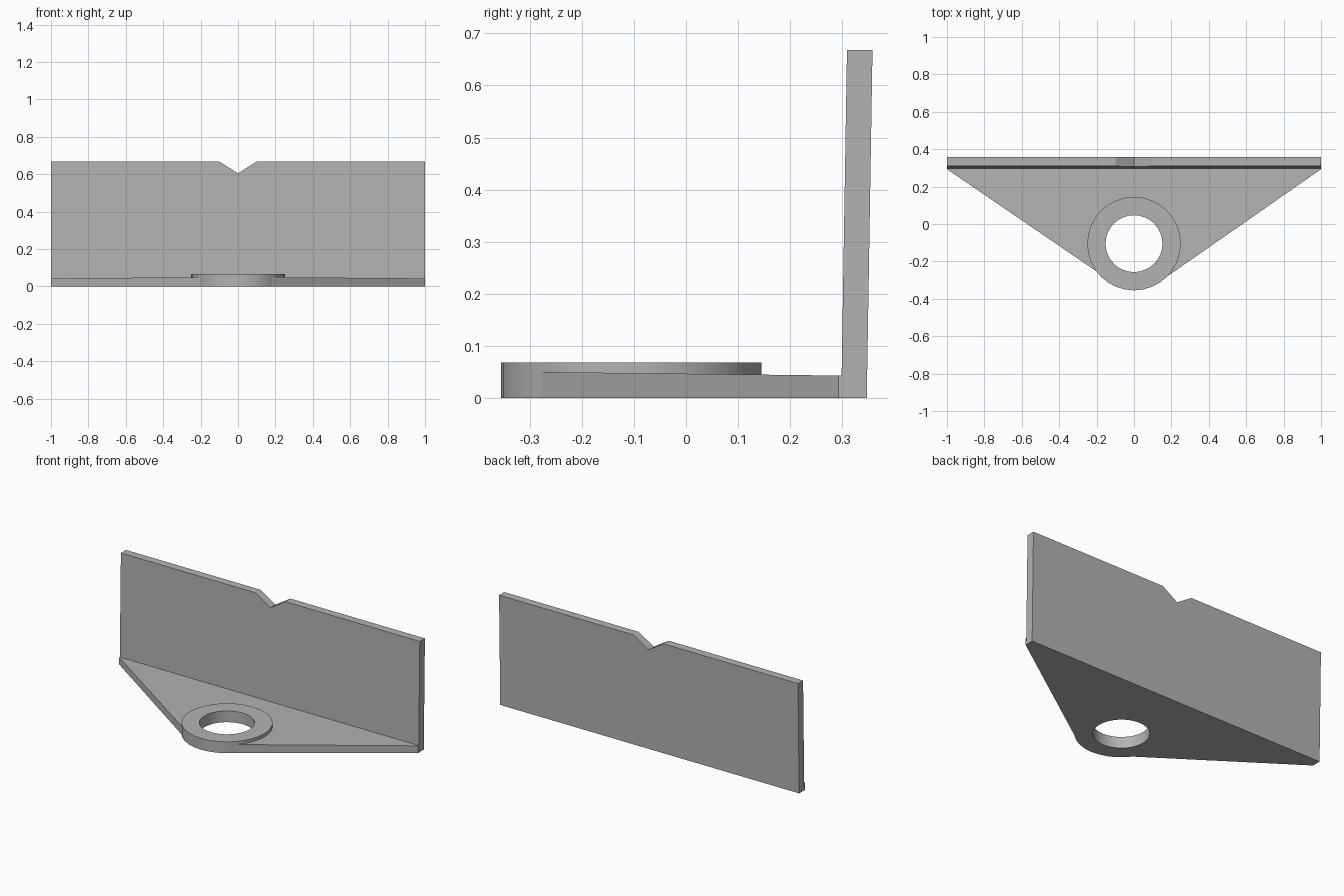
import bpy, bmesh
from math import cos, sin, radians, tau
from mathutils import Vector

cube = bpy.data.objects.get("Cube")
if cube:
    bpy.data.objects.remove(cube, do_unlink=True)

GREY = (0.45, 0.45, 0.45, 1)
metal = bpy.data.materials.new("plain grey")
metal.use_nodes = True
metal.diffuse_color = GREY
metal.node_tree.nodes["Principled BSDF"].inputs["Base Color"].default_value = GREY

RING_Y, OUTER, INNER, RING_H = -0.105, 0.25, 0.152, 0.068
SIDES = 32


def finish(name, bm, smooth=False):
    bmesh.ops.recalc_face_normals(bm, faces=bm.faces[:])
    mesh = bpy.data.meshes.new(name)
    bm.to_mesh(mesh)
    bm.free()
    mesh.materials.append(metal)
    obj = bpy.data.objects.new(name, mesh)
    bpy.context.collection.objects.link(obj)
    if smooth:
        bpy.ops.object.select_all(action="DESELECT")
        obj.select_set(True)
        bpy.context.view_layer.objects.active = obj
        bpy.ops.object.shade_smooth_by_angle(angle=radians(30))
    return obj


def prism(name, lower, upper, smooth=False):
    """Solid between two matching outlines."""
    bm = bmesh.new()
    a = [bm.verts.new(p) for p in lower]
    b = [bm.verts.new(p) for p in upper]
    bm.faces.new(a)
    bm.faces.new(b)
    for i in range(len(a)):
        j = (i + 1) % len(a)
        bm.faces.new((a[i], a[j], b[j], b[i]))
    return finish(name, bm, smooth)


def on_ring(angle, radius=OUTER):
    return (radius * cos(angle), RING_Y + radius * sin(angle))


# Upright plate with a V notch, leaning slightly back
WALL_H = 0.668
outline = [(-1, 0), (1, 0), (1, WALL_H), (0.1, WALL_H), (0, 0.605), (-0.1, WALL_H), (-1, WALL_H)]
lean = 0.011 / WALL_H
prism("upright_plate",
      [(x, 0.298 + lean * z, z) for x, z in outline],
      [(x, 0.347 + lean * z, z) for x, z in outline])

# Tapered foot plate, wrapping around the back of the ring
step = tau / SIDES
start, end = radians(216), radians(-44)
arc = [start] + [k * step for k in range(SIDES, -SIDES, -1)
                 if end + 0.02 < k * step < start - 0.02] + [end]
foot = [(-1, 0.298), (-1, 0.293)] + [on_ring(a) for a in arc] + [(1, 0.293), (1, 0.298)]
prism("foot_plate",
      [(x, y, 0) for x, y in foot],
      [(x, y, 0.043 + 0.012 * (0.298 - y)) for x, y in foot], True)

# Ring boss with an open hole
bm = bmesh.new()
profile = [(OUTER, 0), (OUTER, RING_H), (INNER, RING_H), (INNER, 0)]
loops = [[bm.verts.new((*on_ring(i * step, r), z)) for i in range(SIDES)] for r, z in profile]
for k, loop in enumerate(loops):
    nxt = loops[(k + 1) % len(loops)]
    for i in range(SIDES):
        j = (i + 1) % SIDES
        bm.faces.new((loop[i], loop[j], nxt[j], nxt[i]))
finish("ring_boss", bm, True)
